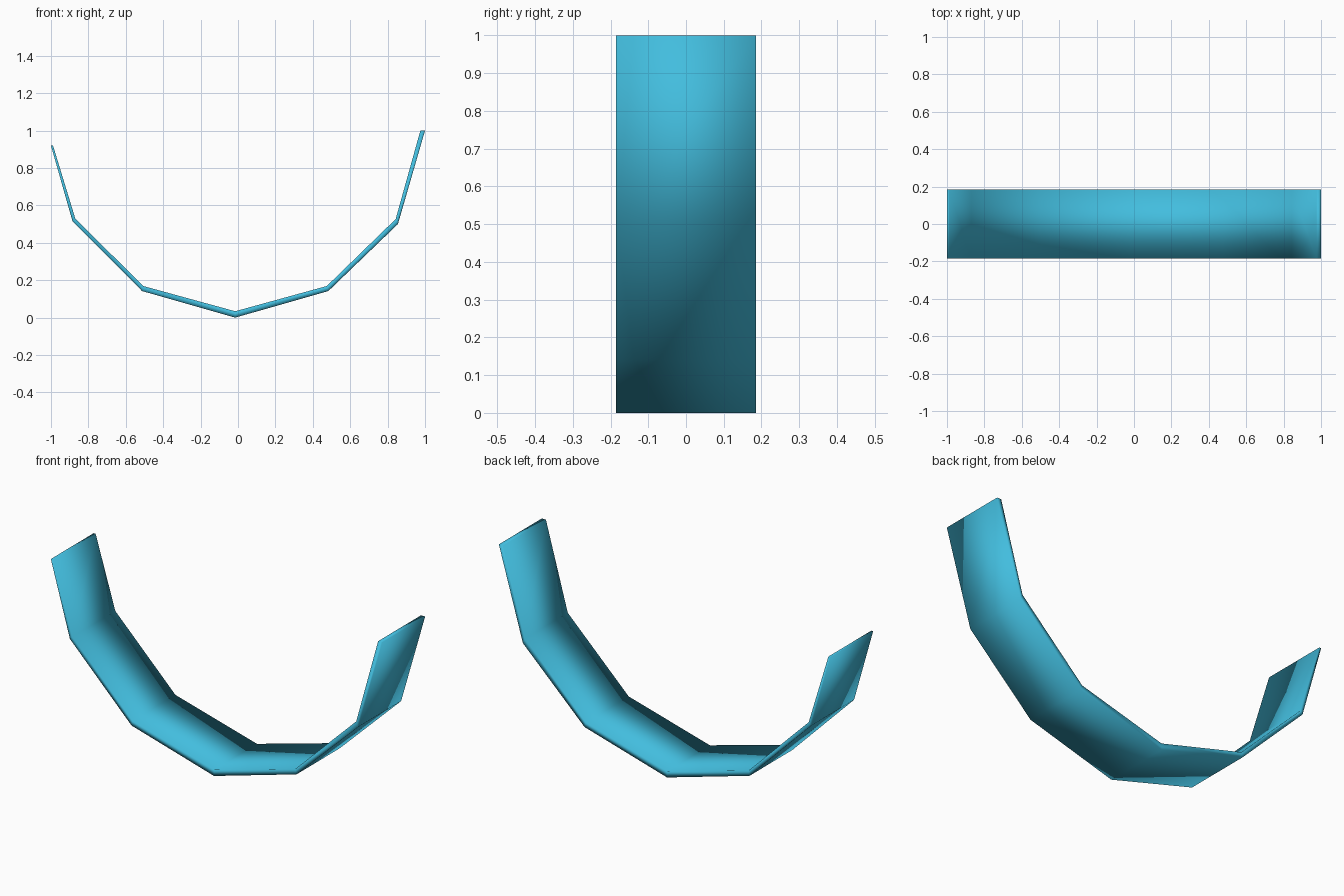
import bpy, bmesh

if "Cube" in bpy.data.objects:
    bpy.data.objects.remove(bpy.data.objects["Cube"])

# front-view profile (x, z): outer bend points and matching inner ones
OUTER = [(-1.0, 0.92), (-0.885, 0.515), (-0.513, 0.142), (-0.015, 0.0),
         (0.483, 0.142), (0.855, 0.50), (1.0, 1.0)]
INNER = [(-0.989, 0.92), (-0.870, 0.53), (-0.507, 0.169), (-0.015, 0.034),
         (0.475, 0.169), (0.843, 0.527), (0.975, 1.0)]
HALF_WIDTH = 0.185

mat = bpy.data.materials.new("sky blue")
mat.diffuse_color = (0.055, 0.51, 0.73, 1)
mat.use_nodes = True
mat.node_tree.nodes["Principled BSDF"].inputs["Base Color"].default_value = mat.diffuse_color

# curved band: one four-cornered ring per bend, bridged into a closed strip
bm = bmesh.new()
rings = []
for (ox, oz), (ix, iz) in zip(OUTER, INNER):
    corners = [(ox, -HALF_WIDTH, oz), (ox, HALF_WIDTH, oz),
               (ix, HALF_WIDTH, iz), (ix, -HALF_WIDTH, iz)]
    rings.append([bm.verts.new(c) for c in corners])
for a, b in zip(rings, rings[1:]):
    for i in range(4):
        j = (i + 1) % 4
        bm.faces.new((a[i], a[j], b[j], b[i]))

# end caps
bm.faces.new(rings[0])
bm.faces.new(rings[-1])
bmesh.ops.recalc_face_normals(bm, faces=bm.faces)
for f in bm.faces:
    f.smooth = True

mesh = bpy.data.meshes.new("curved_band")
bm.to_mesh(mesh)
bm.free()
mesh.materials.append(mat)
bpy.context.collection.objects.link(bpy.data.objects.new("curved_band", mesh))
